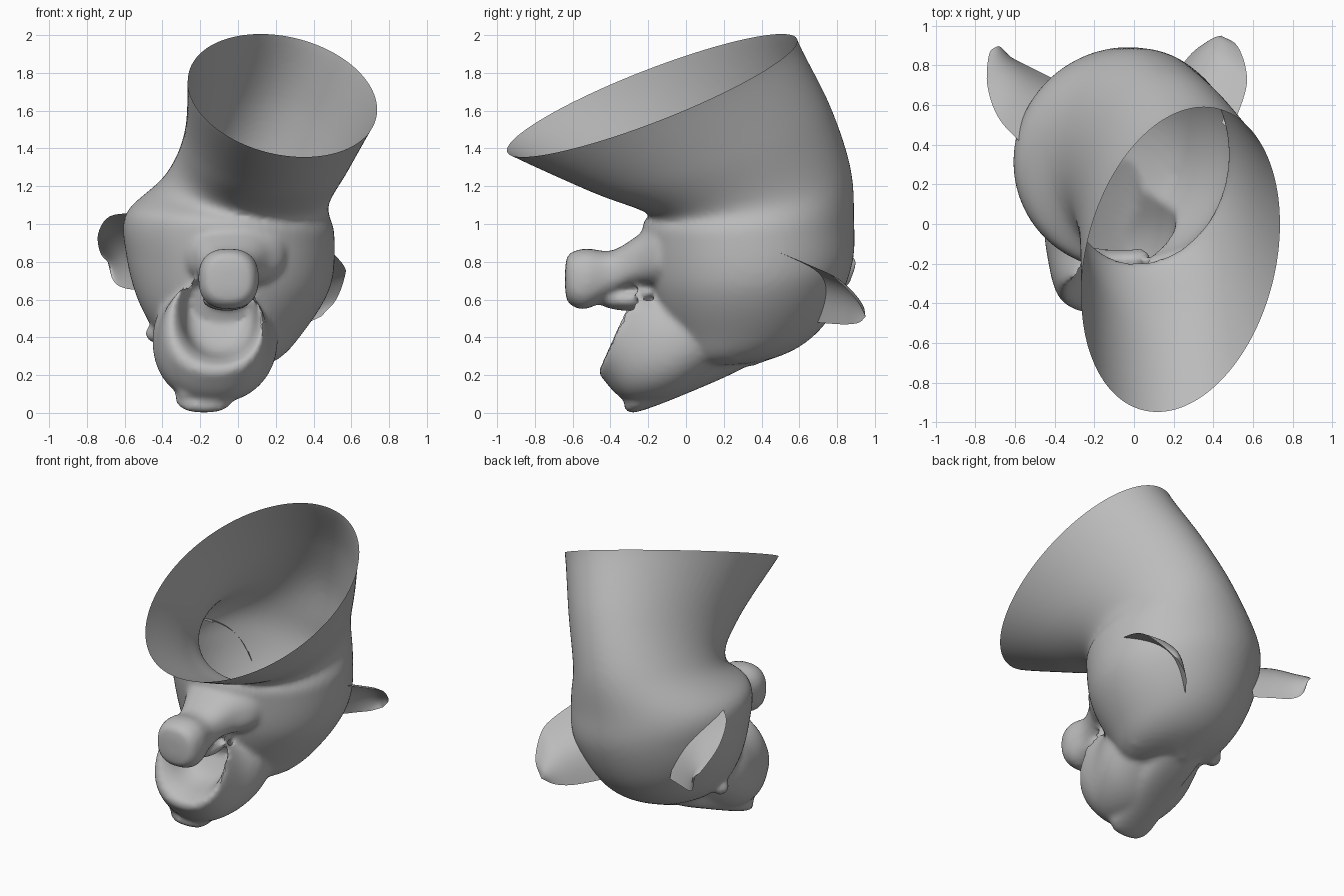
import bpy, bmesh, math
from mathutils import Vector
from mathutils.bvhtree import BVHTree

cube = bpy.data.objects.get("Cube")
if cube:
    bpy.data.objects.remove(cube, do_unlink=True)

grey = bpy.data.materials.new("plain_grey")
grey.use_nodes = True
COLOUR = (0.5, 0.5, 0.5, 1)
grey.diffuse_color = COLOUR
grey.node_tree.nodes["Principled BSDF"].inputs["Base Color"].default_value = COLOUR


def spline(points, t):
    """Smooth curve through the points, with t counted in points."""
    i = min(int(t), len(points) - 2)
    f = t - i
    b, c = points[i], points[i + 1]
    a = points[i - 1] if i > 0 else b * 2 - c
    d = points[i + 2] if i + 2 < len(points) else c * 2 - b
    return b + f * ((c - a) / 2 + f * ((a * 2 - b * 5 + c * 4 - d) / 2
                    + f * (b * 3 - a - c * 3 + d) / 2))


def make_object(name, bm):
    mesh = bpy.data.meshes.new(name)
    bm.to_mesh(mesh)
    bm.free()
    mesh.materials.append(grey)
    obj = bpy.data.objects.new(name, mesh)
    bpy.context.collection.objects.link(obj)
    bpy.ops.object.select_all(action='DESELECT')
    obj.select_set(True)
    bpy.context.view_layer.objects.active = obj
    bpy.ops.object.shade_smooth_by_angle(angle=math.radians(50))
    return obj


def grid(bm, rows, closed):
    """Skin rows of points with quads."""
    rows = [[bm.verts.new(p) for p in row] for row in rows]
    for r, s in zip(rows, rows[1:]):
        n = len(r)
        for j in range(n if closed else n - 1):
            k = (j + 1) % n
            bm.faces.new((r[j], r[k], s[k], s[j]))
    return rows


def loft(bm, rings, square=1.0, sides=56, steps=7):
    """Solid through rings of (centre, sideways radius vector, other radius vector)."""
    tracks = [[Vector(ring[k]) for ring in rings] for k in range(3)]
    rows = []
    for s in range((len(rings) - 1) * steps + 1):
        c, u, v = (spline(track, s / steps) for track in tracks)
        row = []
        for j in range(sides):
            a = math.tau * j / sides
            x, y = (math.copysign(abs(w) ** square, w) for w in (math.cos(a), math.sin(a)))
            row.append(c + u * x + v * y)
        rows.append(row)
    rows = grid(bm, rows, True)
    bm.faces.new(rows[0][::-1])
    bm.faces.new(rows[-1])


def blob(bm, centre, radii):
    made = bmesh.ops.create_uvsphere(bm, u_segments=24, v_segments=16, radius=1)
    for v in made["verts"]:
        v.co = Vector(centre) + Vector(r * c for r, c in zip(radii, v.co))


def ear(name, front_edge, back_edge, cup, shell, steps=20):
    """Cupped leaf between two edges that meet at the tip, trimmed at the skin."""
    a = [Vector(p) for p in front_edge]
    b = [Vector(p) for p in back_edge]
    rows = []
    for i in range(steps + 1):
        t = i / steps
        p, q = (spline(edge, t * (len(edge) - 1)) for edge in (a, b))
        depth = Vector(cup) * (1 - t * t)
        rows.append([p.lerp(q, j / steps) + depth * math.sin(math.pi * j / steps)
                     for j in range(steps + 1)])
    bm = bmesh.new()
    grid(bm, rows, False)
    bmesh.ops.remove_doubles(bm, verts=bm.verts, dist=0.001)
    buried = []
    for face in bm.faces:
        centre = face.calc_center_median()
        spot, normal, _, _ = shell.find_nearest(centre)
        if (centre - spot).dot(normal) < -0.025:
            buried.append(face)
    bmesh.ops.delete(bm, geom=buried, context='FACES')
    make_object(name, bm)


solid = bmesh.new()

# Neck flowing down into the skull, built a little past the rim
rim, rim_u, rim_v = Vector((.235, -.18, 1.68)), Vector((.5, .12, -.1)), Vector((.04, .76, .31))
rim_normal = rim_u.cross(rim_v).normalized()
loft(solid, [
    (rim + rim_normal * .08, rim_u * 1.05, rim_v * 1.05),
    (rim, rim_u, rim_v),
    ((.155, .13, 1.4), (.44, .07, -.06), (-.01, .63, .23)),
    ((.05, .33, 1.18), (.43, .04, -.07), (-.02, .54, .12)),
    ((-.04, .33, 1), (.55, 0, -.06), (.02, .56, .02)),
    ((-.05, .34, .75), (.54, 0, -.08), (.02, .54, .04)),
    ((-.09, .33, .5), (.43, 0, -.08), (.02, .45, .04)),
    ((-.1, .3, .33), (.29, 0, -.05), (0, .32, .04)),
    ((-.12, .28, .25), (.05, 0, 0), (0, .08, 0)),
], sides=72)

# Muzzle with a rolled lip and a mouth hollow
loft(solid, [
    ((-.1, .25, .48), (.28, 0, 0), (0, 0, .2)),
    ((-.12, 0, .39), (.33, 0, 0), (0, .05, .3)),
    ((-.13, -.2, .37), (.3, 0, 0), (0, .1, .31)),
    ((-.125, -.32, .44), (.27, 0, 0), (0, .12, .26)),
    ((-.11, -.345, .49), (.24, 0, 0), (0, .11, .25)),
    ((-.1, -.28, .51), (.205, 0, 0), (0, .11, .23)),
    ((-.1, -.13, .52), (.16, 0, 0), (0, .09, .18)),
    ((-.1, -.08, .53), (.04, 0, 0), (0, .03, .04)),
], square=.9)

# Ridge running to the nose
loft(solid, [
    ((-.1, .5, .42), (.14, 0, 0), (0, .03, .09)),
    ((-.12, .3, .32), (.16, 0, 0), (0, .03, .1)),
    ((-.13, .1, .23), (.16, 0, 0), (0, .03, .1)),
    ((-.17, -.13, .12), (.15, 0, 0), (0, .05, .09)),
    ((-.18, -.25, .08), (.15, 0, 0), (0, .05, .08)),
    ((-.18, -.31, .08), (.1, 0, 0), (0, .02, .04)),
], square=.85)

# Blunt jaw flaring into the face
loft(solid, [
    ((-.02, .05, .87), (.32, 0, 0), (0, 0, .2)),
    ((-.02, -.14, .85), (.27, 0, 0), (0, .02, .18)),
    ((-.04, -.26, .81), (.19, 0, 0), (0, .02, .14)),
    ((-.05, -.39, .74), (.145, 0, 0), (0, 0, .12)),
    ((-.05, -.53, .71), (.16, 0, 0), (0, 0, .16)),
    ((-.05, -.62, .71), (.13, 0, 0), (0, 0, .13)),
    ((-.05, -.64, .71), (.06, 0, 0), (0, 0, .06)),
], square=.8)
blob(solid, (-.06, -.3, .6), (.13, .17, .06))

# Eye bulges and nostrils
for x, z in ((.18, .32), (-.44, .42)):
    blob(solid, (x, .25, z), (.05, .06, .05))
for x in (-.1, -.27):
    blob(solid, (x, -.29, .1), (.05, .04, .03))

# Blend the solids into one skin, then open the neck at the rim
form = make_object("blend_form", solid)
remesh = form.modifiers.new("blend", 'REMESH')
remesh.mode = 'VOXEL'
remesh.voxel_size = 0.018
smooth = form.modifiers.new("soften", 'SMOOTH')
smooth.factor = 0.5
smooth.iterations = 6
skin = bmesh.new()
skin.from_object(form, bpy.context.evaluated_depsgraph_get())
bpy.data.objects.remove(form, do_unlink=True)
bmesh.ops.bisect_plane(skin, geom=skin.verts[:] + skin.edges[:] + skin.faces[:],
                       plane_co=rim, plane_no=rim_normal, clear_outer=True)
shell = BVHTree.FromBMesh(skin)
make_object("head_and_neck", skin)

# Ears
ear("left_ear",
    [(.47, .42, .88), (.56, .66, .78), (.565, .78, .72), (.52, .9, .6), (.44, .95, .51)],
    [(.15, .68, .48), (.24, .8, .47), (.3, .87, .47), (.37, .92, .48), (.44, .95, .51)],
    (-.05, .06, .06), shell)
ear("right_ear",
    [(-.54, .38, 1.06), (-.68, .53, 1.04), (-.74, .7, .95), (-.73, .86, .85), (-.69, .89, .8)],
    [(-.38, .72, .64), (-.5, .78, .65), (-.6, .83, .66), (-.66, .87, .7), (-.69, .89, .8)],
    (.04, .06, .04), shell)
